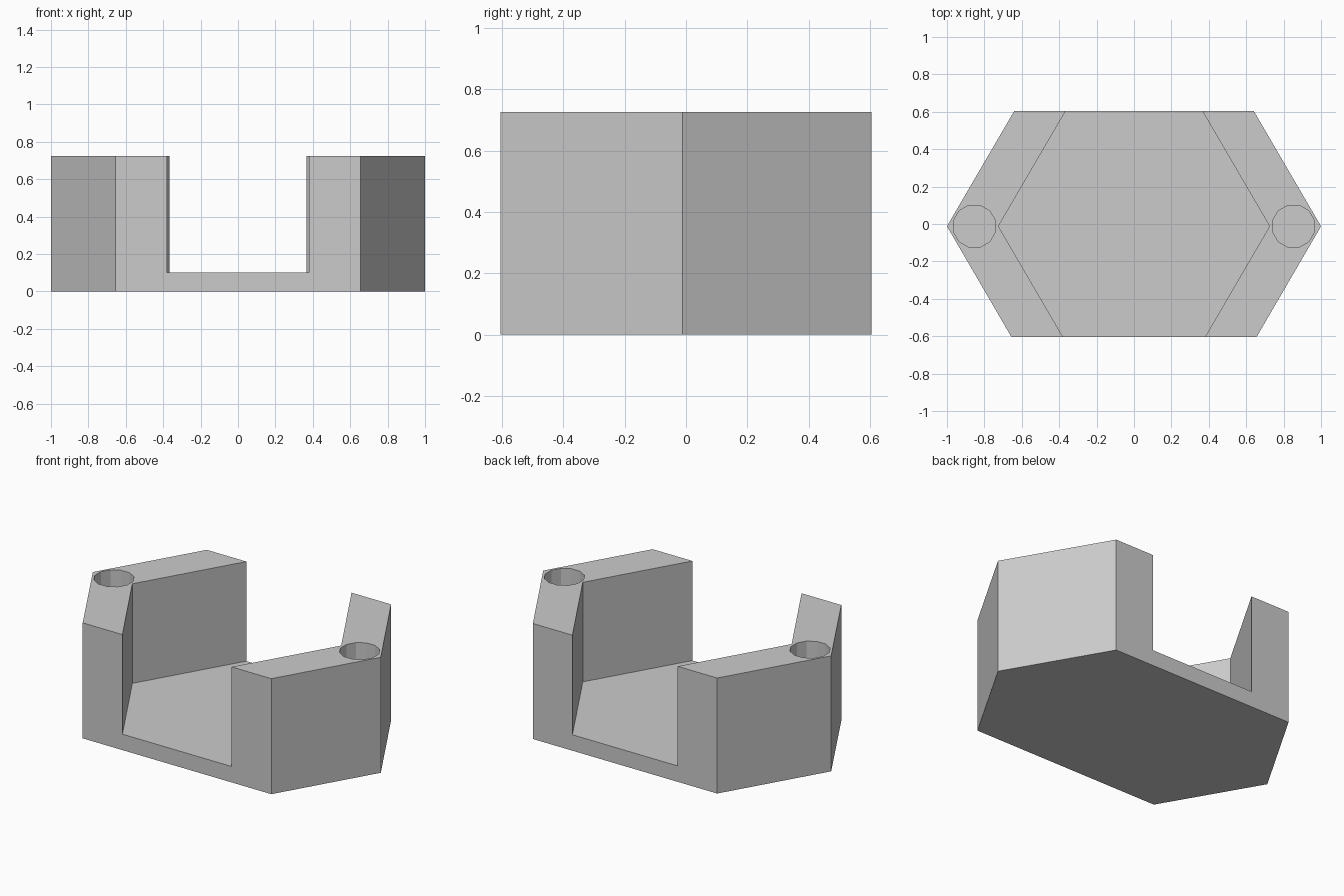
import bpy, bmesh, math

cube = bpy.data.objects.get("Cube")
if cube:
    bpy.data.objects.remove(cube, do_unlink=True)

HEIGHT, FLOOR = 0.725, 0.1
MID_Y = -0.012

grey = bpy.data.materials.new("plain_grey")
grey.use_nodes = True
colour = (0.6, 0.6, 0.6, 1)
grey.diffuse_color = colour
grey.node_tree.nodes["Principled BSDF"].inputs["Base Color"].default_value = colour


def prism(name, outline, z0, z1):
    """Extrude a flat outline from z0 to z1."""
    bm = bmesh.new()
    face = bm.faces.new([bm.verts.new((x, y, z0)) for x, y in outline])
    top = bmesh.ops.extrude_face_region(bm, geom=[face])["geom"]
    verts = [v for v in top if isinstance(v, bmesh.types.BMVert)]
    bmesh.ops.translate(bm, verts=verts, vec=(0, 0, z1 - z0))
    bmesh.ops.recalc_face_normals(bm, faces=bm.faces)
    mesh = bpy.data.meshes.new(name)
    bm.to_mesh(mesh)
    bm.free()
    mesh.materials.append(grey)
    obj = bpy.data.objects.new(name, mesh)
    bpy.context.collection.objects.link(obj)
    return obj


def hexagon(front, middle, back, y0, y1):
    right = [(front, y0), (middle, MID_Y), (back, y1)]
    return right + [(-x, y) for x, y in reversed(right)]


def cut(target, cutter):
    mod = target.modifiers.new("cut", "BOOLEAN")
    mod.operation = "DIFFERENCE"
    mod.solver = "EXACT"
    mod.object = cutter
    bpy.context.view_layer.objects.active = target
    bpy.ops.object.modifier_apply(modifier=mod.name)
    bpy.data.objects.remove(cutter, do_unlink=True)


# Solid six-sided body
body = prism("hexagonal_holder", hexagon(0.655, 1.0, 0.64, -0.605, 0.605), 0, HEIGHT)

# Open channel between the two side walls, run past the front and back
slope = (0.725 - 0.372) / 0.605
reach = 0.8
front_x = 0.725 - slope * (reach + MID_Y)
back_x = 0.725 - slope * (reach - MID_Y)
cut(body, prism("channel_cutter", hexagon(front_x, 0.725, back_x, -reach, reach), FLOOR, 1))

# Round blind socket in each wall
for side in (-1, 1):
    ring = [(side * 0.853 + 0.116 * math.cos(math.tau * (i + 0.5) / 12),
             MID_Y + 0.116 * math.sin(math.tau * (i + 0.5) / 12)) for i in range(12)]
    cut(body, prism("socket_cutter", ring, FLOOR, 1))
